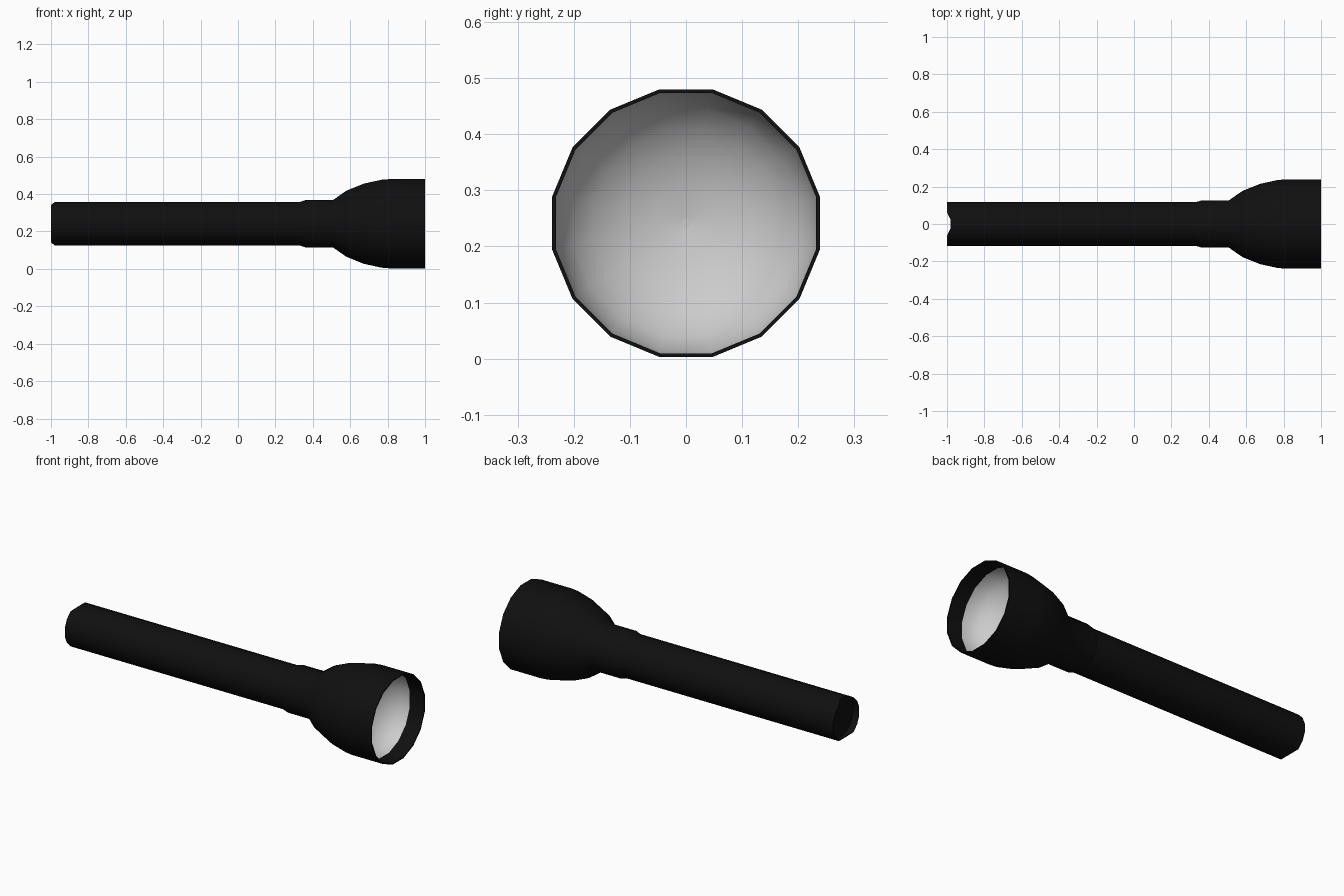
import bpy, bmesh
from math import pi, sin, cos, radians

if "Cube" in bpy.data.objects:
    bpy.data.objects.remove(bpy.data.objects["Cube"])

SIDES = 16
CENTRE_Z = 0.2415

black = bpy.data.materials.new("black_metal")
black.diffuse_color = (0.005, 0.005, 0.005, 1)
black.use_nodes = True
black.node_tree.nodes["Principled BSDF"].inputs["Base Color"].default_value = black.diffuse_color


def lathe(name, profile, material=None, cap_end=False, tail_notch=False):
    """Turn (x, flat-to-centre radius) points around the x axis."""
    bm = bmesh.new()
    rings = []
    for x, apothem in profile:
        r = apothem / cos(pi / SIDES)
        ring = []
        for i in range(SIDES):
            a = 2 * pi * (i + 0.5) / SIDES
            y, z = r * cos(a), r * sin(a)
            # rim dips forward at top and bottom
            dip = 0.02 if tail_notch and x < -0.99 and abs(y) < 0.3 * r else 0
            ring.append(bm.verts.new((x + dip, y, z)))
        rings.append(ring)
    for a, b in zip(rings, rings[1:]):
        for i in range(SIDES):
            j = (i + 1) % SIDES
            bm.faces.new((a[i], b[i], b[j], a[j]))
    if cap_end:
        bm.faces.new(rings[-1])
    mesh = bpy.data.meshes.new(name)
    bm.to_mesh(mesh)
    bm.free()
    obj = bpy.data.objects.new(name, mesh)
    obj.location.z = CENTRE_Z
    bpy.context.collection.objects.link(obj)
    if material:
        mesh.materials.append(material)
    bpy.ops.object.select_all(action='DESELECT')
    obj.select_set(True)
    bpy.context.view_layer.objects.active = obj
    bpy.ops.object.shade_smooth_by_angle(angle=radians(35))
    return obj


# handle tube with a hollow, notched tail rim
lathe("barrel",
      [(0.335, 0.1165), (-0.97, 0.1165), (-1.0, 0.1165), (-1.0, 0.112), (-0.965, 0.11)],
      black, cap_end=True, tail_notch=True)

# collar, flared head and the inner wall of the bezel
lathe("head",
      [(0.91, 0.232), (1.0, 0.232), (1.0, 0.2385), (0.81, 0.2385), (0.767, 0.235),
       (0.672, 0.214), (0.58, 0.177), (0.507, 0.126), (0.36, 0.126), (0.33, 0.1165)],
      black)

# concave reflector bowl set back inside the bezel
bowl = [(0.91 - 0.17 * sin(t), 0.232 * cos(t))
        for t in (radians(15 * k) for k in range(6))]
lathe("reflector", bowl + [(0.74, 0.008)], cap_end=True)
